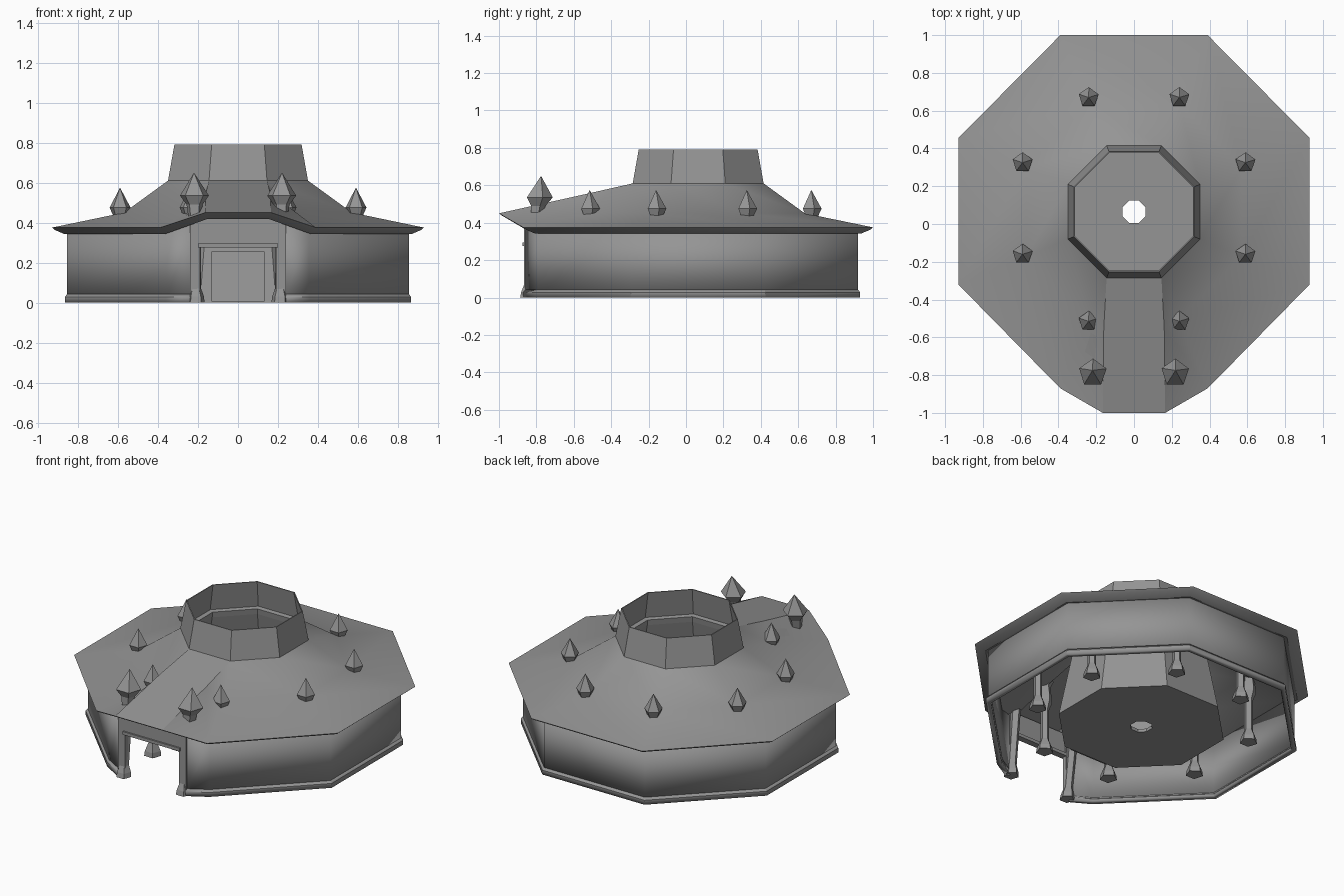
import bpy, bmesh, math
from mathutils import Vector

if "Cube" in bpy.data.objects:
    bpy.data.objects.remove(bpy.data.objects["Cube"])

CY = 0.065  # centre of the octagonal plan

stone = bpy.data.materials.new("grey_stone")
stone.use_nodes = True
stone.diffuse_color = (0.3, 0.3, 0.3, 1)
stone.node_tree.nodes["Principled BSDF"].inputs["Base Color"].default_value = (0.3, 0.3, 0.3, 1)


def finish(name, bm, smooth=None):
    bmesh.ops.remove_doubles(bm, verts=bm.verts, dist=0.0005)
    bmesh.ops.recalc_face_normals(bm, faces=bm.faces)
    mesh = bpy.data.meshes.new(name)
    bm.to_mesh(mesh)
    bm.free()
    mesh.materials.append(stone)
    obj = bpy.data.objects.new(name, mesh)
    bpy.context.collection.objects.link(obj)
    if smooth:
        bpy.ops.object.select_all(action='DESELECT')
        bpy.context.view_layer.objects.active = obj
        obj.select_set(True)
        bpy.ops.object.shade_smooth_by_angle(angle=math.radians(smooth))
    return obj


def bridge(bm, rings, close_profile=False):
    """Skin a list of closed rings that share one point count."""
    loops = [[bm.verts.new(p) for p in ring] for ring in rings]
    n = len(loops[0])
    pairs = list(zip(loops, loops[1:]))
    if close_profile:
        pairs.append((loops[-1], loops[0]))
    for a, b in pairs:
        for i in range(n):
            j = (i + 1) % n
            quad = [a[i], a[j], b[j], b[i]]
            # merge corners that coincide into a triangle
            kept = [v for k, v in enumerate(quad) if (v.co - quad[k - 1].co).length > 0.0005]
            if len(kept) > 2:
                bm.faces.new(kept)
    return loops


def octagon(apothem, z):
    r = apothem / math.cos(math.pi / 8)
    return [(r * math.cos((k + 0.5) * math.pi / 4),
             CY + r * math.sin((k + 0.5) * math.pi / 4), z) for k in range(8)]


def mirrored(half):
    return half + [(-x, y, z) for x, y, z in reversed(half)]


# Roof: wide octagon with a raised porch ridge running to the front
eave = mirrored([(0.165, -1, 0.45), (0.39, -0.87, 0.375), (0.93, -0.32, 0.375),
                 (0.93, 0.455, 0.375), (0.39, 1, 0.375)])
middle = mirrored([(0.16, -0.55, 0.55), (0.24, -0.5, 0.455), (0.57, -0.17, 0.45),
                   (0.57, 0.3, 0.45), (0.24, 0.635, 0.45)])
top = mirrored([(0.145, -0.285, 0.61), (0.145, -0.285, 0.61), (0.35, -0.08, 0.61),
                (0.35, 0.21, 0.61), (0.145, 0.415, 0.61)])


def lowered(ring, scale, drop):
    return [(x * scale, CY + (y - CY) * scale, z - drop) for x, y, z in ring]


bm = bmesh.new()
bridge(bm, [top, middle, eave, lowered(eave, 0.985, 0.012), lowered(eave, 0.935, 0.032),
            lowered(middle, 1, 0.025), lowered(top, 1, 0.025)])
finish("roof", bm, 32)

# Central chamber: tapering shaft, open collar and pierced floor in one profile
profile = [(0.46, 0), (0.35, 0.6), (0.35, 0.61), (0.318, 0.79), (0.312, 0.79),
           (0.34, 0.62), (0.315, 0.615), (0.32, 0.58), (0.44, 0.02), (0.06, 0.02), (0.06, 0)]
bm = bmesh.new()
bridge(bm, [octagon(a, z) for a, z in profile], close_profile=True)
finish("central_shaft_and_collar", bm)


def wall_strip(name, plan, thickness):
    """Open wall around the plan; each half-plan point is (x, y, profile of (offset, z))."""
    path = plan + [(-x, y, h) for x, y, h in reversed(plan)]
    bm = bmesh.new()
    cols = []
    for x, y, levels in path:
        out = Vector((x, y - CY)).normalized()
        cols.append([bm.verts.new((x + out.x * o, y + out.y * o, z)) for o, z in levels])
    for a, b in zip(cols, cols[1:]):
        for i in range(len(a) - 1):
            bm.faces.new([a[i], b[i], b[i + 1], a[i + 1]])
    obj = finish(name, bm, 30)
    mod = obj.modifiers.new("thickness", 'SOLIDIFY')
    mod.thickness = thickness
    mod.offset = -1
    return obj


# Outer wall and stepped plinth, open at the front doorway
corners = [(0.235, -0.86), (0.355, -0.79), (0.855, -0.29), (0.855, 0.42), (0.355, 0.92)]
wall_strip("outer_wall", [(x, y, [(0, 0.02), (0, 0.39 if x < 0.3 else 0.36)])
                          for x, y in corners], 0.02)
wall_strip("wall_plinth", [(x, y, [(0.012, 0), (0.012, 0.028), (0, 0.042)])
                           for x, y in corners], 0.03)


def post(name, foot, head, profile):
    """Five-sided post; profile rows are (radius, height), leaning from foot to head."""
    foot, head = Vector(foot), Vector(head)
    height = profile[-1][1]
    bm = bmesh.new()
    rings = []
    for r, z in profile:
        c = foot.lerp(head, z / height)
        rings.append([(c.x + r * math.cos(math.tau * k / 5 + 0.3),
                       c.y + r * math.sin(math.tau * k / 5 + 0.3), z) for k in range(5)])
    loops = bridge(bm, rings)
    bm.faces.new(loops[0])
    finish(name, bm)


# Interior columns whose pointed finials pierce the roof
column = [(0.052, 0), (0.048, 0.03), (0.026, 0.08), (0.026, 0.28), (0.045, 0.33),
          (0.045, 0.36), (0.034, 0.43), (0.055, 0.475), (0.0, 0.575)]
for side, label in ((1, "left"), (-1, "right")):
    for i, (x, y) in enumerate([(0.24, -0.515), (0.59, -0.16), (0.59, 0.325), (0.24, 0.67)]):
        post(f"column_{label}_{i + 1}", (side * x, y, 0), (side * x, y, 0), column)

# Door posts, leaning back, with larger finials
door_post = [(0.045, 0), (0.042, 0.03), (0.028, 0.07), (0.03, 0.4), (0.042, 0.49),
             (0.076, 0.535), (0.0, 0.65)]
for side, label in ((1, "left"), (-1, "right")):
    post(f"door_post_{label}", (side * 0.21, -0.85, 0), (side * 0.22, -0.775, 0), door_post)


def box(name, lo, hi):
    bm = bmesh.new()
    bmesh.ops.create_cube(bm, size=1)
    for v in bm.verts:
        v.co = [a + (b - a) * (c + 0.5) for a, b, c in zip(lo, hi, v.co)]
    finish(name, bm)


# Doorway: lintel, panel above it and jambs
box("door_lintel", (-0.2, -0.875, 0.275), (0.2, -0.835, 0.295))
box("door_header", (-0.2, -0.865, 0.29), (0.2, -0.845, 0.425))
for side, label in ((1, "left"), (-1, "right")):
    x0, x1 = sorted((side * 0.19, side * 0.24))
    box(f"door_jamb_{label}", (x0, -0.865, 0), (x1, -0.835, 0.4))

# Inner door plate lying on the sloping front of the central shaft
bm = bmesh.new()
slope = 0.11 / 0.6
bm.faces.new([bm.verts.new((x, CY - 0.468 + slope * z, z))
              for x, z in ((-0.133, 0.005), (0.133, 0.005), (0.133, 0.255), (-0.133, 0.255))])
plate = finish("inner_door", bm)
plate.modifiers.new("thickness", 'SOLIDIFY').thickness = 0.008
